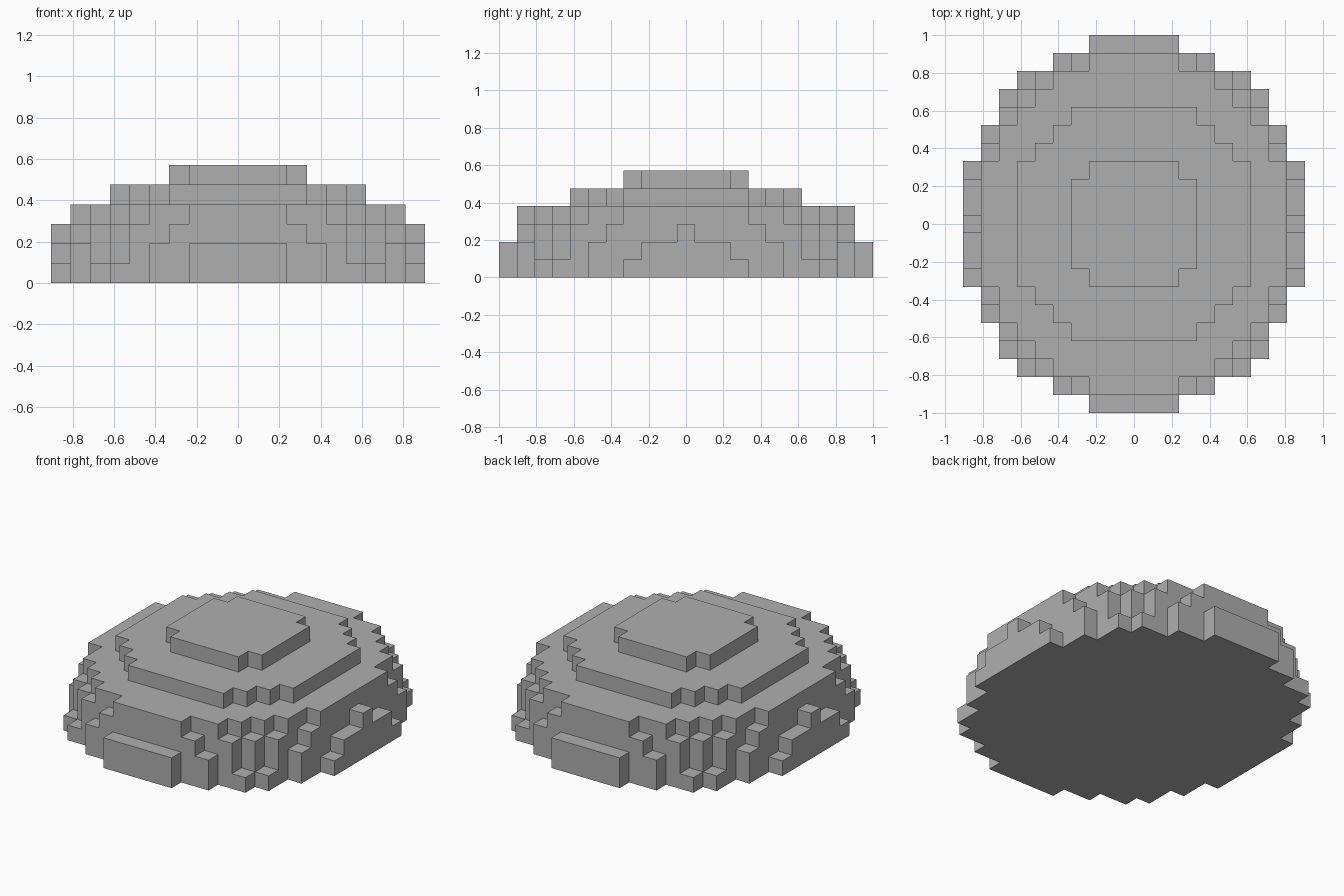
import bpy
import bmesh
from mathutils import Vector

if "Cube" in bpy.data.objects:
    bpy.data.objects.remove(bpy.data.objects["Cube"], do_unlink=True)

CELL = 2 / 21

# Each tier, bottom to top: half width in cells of every row, from the middle row outward
TIERS = [
    [9, 9, 9, 9, 8, 8, 7, 7, 6, 4, 2],
    [9, 9, 9, 8, 8, 8, 7, 6, 5, 4, 2],
    [9, 8, 8, 8, 8, 7, 7, 6, 5, 3],
    [8, 8, 8, 8, 7, 7, 6, 5, 4, 2],
    [6, 6, 6, 6, 5, 4, 3],
    [3, 3, 3, 2],
]

SIDES = [Vector(d) for d in ((1, 0, 0), (-1, 0, 0), (0, 1, 0),
                             (0, -1, 0), (0, 0, 1), (0, 0, -1))]


def filled(x, y, z):
    """True when the cell belongs to the stepped dome."""
    if not 0 <= z < len(TIERS):
        return False
    rows = TIERS[z]
    return abs(y) < len(rows) and abs(x) <= rows[abs(y)]


def add_cell_side(bm, centre, normal):
    """Add one square on the given side of a cell."""
    u = Vector((normal.y, normal.z, normal.x))
    v = normal.cross(u)
    middle = centre + normal / 2
    corners = [middle + (u * a + v * b) / 2
               for a, b in ((-1, -1), (1, -1), (1, 1), (-1, 1))]
    bm.faces.new([bm.verts.new(c * CELL) for c in corners])


# Stone colour
grey = bpy.data.materials.new("plain grey")
grey.use_nodes = True
colour = (0.43, 0.43, 0.43, 1)
grey.diffuse_color = colour
grey.node_tree.nodes["Principled BSDF"].inputs["Base Color"].default_value = colour

# Outer skin of the dome: only the sides that face open space
bm = bmesh.new()
reach = range(-10, 11)
for z in range(len(TIERS)):
    for y in reach:
        for x in reach:
            if not filled(x, y, z):
                continue
            for side in SIDES:
                if not filled(x + int(side.x), y + int(side.y), z + int(side.z)):
                    add_cell_side(bm, Vector((x, y, z + 0.5)), side)

# Join the squares and merge flat areas into large faces
bmesh.ops.remove_doubles(bm, verts=bm.verts[:], dist=CELL / 100)
bmesh.ops.recalc_face_normals(bm, faces=bm.faces[:])
bmesh.ops.dissolve_limit(bm, angle_limit=0.01, verts=bm.verts[:], edges=bm.edges[:])

mesh = bpy.data.meshes.new("stepped_dome")
bm.to_mesh(mesh)
bm.free()
mesh.materials.append(grey)
dome = bpy.data.objects.new("stepped_dome", mesh)
bpy.context.collection.objects.link(dome)
